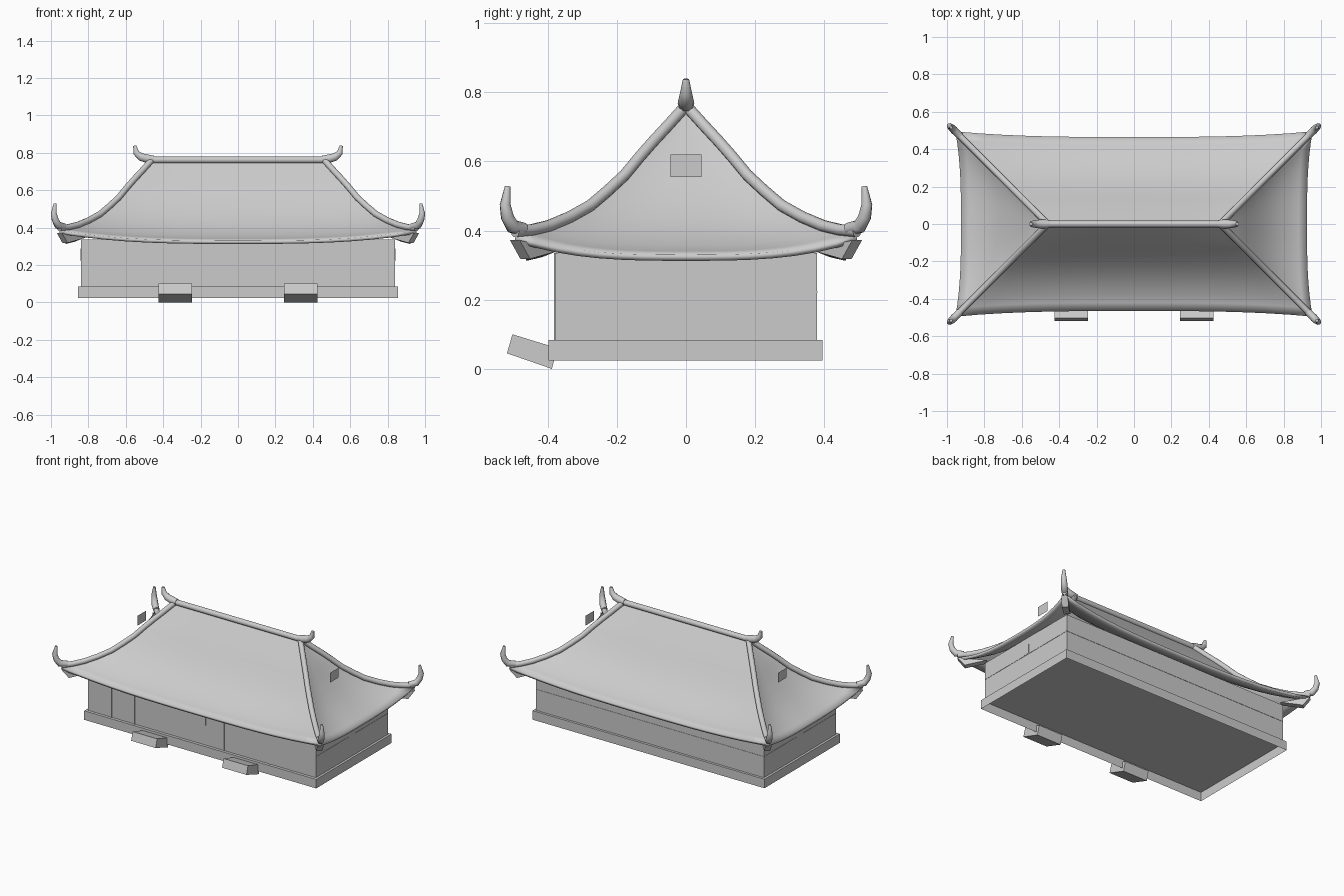
import bpy, bmesh, math
from mathutils import Vector

if "Cube" in bpy.data.objects:
    bpy.data.objects.remove(bpy.data.objects["Cube"])


def mesh_object(name, verts, faces):
    me = bpy.data.meshes.new(name)
    me.from_pydata(verts, [], faces)
    ob = bpy.data.objects.new(name, me)
    bpy.context.collection.objects.link(ob)
    return ob


def activate(ob):
    bpy.ops.object.select_all(action='DESELECT')
    ob.select_set(True)
    bpy.context.view_layer.objects.active = ob


def box(name, lo, hi, open_bottom=False):
    (a, b, c), (d, e, f) = lo, hi
    v = [(a, b, c), (d, b, c), (d, e, c), (a, e, c),
         (a, b, f), (d, b, f), (d, e, f), (a, e, f)]
    faces = [(4, 5, 6, 7), (0, 1, 5, 4), (1, 2, 6, 5), (2, 3, 7, 6), (3, 0, 4, 7)]
    if not open_bottom:
        faces.append((3, 2, 1, 0))
    return mesh_object(name, v, faces)


def tube(name, pts, radii, bevel=3):
    cu = bpy.data.curves.new(name, 'CURVE')
    cu.dimensions = '3D'
    cu.bevel_depth = 1.0
    cu.bevel_resolution = bevel
    cu.use_fill_caps = True
    sp = cu.splines.new('POLY')
    sp.points.add(len(pts) - 1)
    for p, co, r in zip(sp.points, pts, radii):
        p.co = (*co, 1)
        p.radius = r
    ob = bpy.data.objects.new(name, cu)
    bpy.context.collection.objects.link(ob)
    activate(ob)
    bpy.ops.object.convert(target='MESH')
    bpy.ops.object.shade_smooth_by_angle(angle=math.radians(50))


# Hip profile: (run 0..1 from ridge to corner, height)
HIP = [(0, .75), (.1, .695), (.19, .647), (.27, .602), (.36, .548), (.46, .502),
       (.56, .46), (.68, .427), (.8, .402), (.9, .39), (1, .385)]
RIDGE, RUN, DROOP, BOW = .46, .495, .055, .03
N = 16


def front_point(t, z, u):
    k = 1 - abs(u) ** 3
    return (u * (RIDGE + RUN * t), -(RUN * t - BOW * t * t * k), z - DROOP * k * t)


def side_point(t, z, u):
    k = 1 - abs(u) ** 3
    return (RIDGE + RUN * t - BOW * t * t * k, u * RUN * t, z - DROOP * k * t)


# Swept hip roof: four curved panels welded together
bm = bmesh.new()
for fn in (front_point, side_point):
    for s in (1, -1):
        grid = []
        for t, z in HIP:
            row = []
            for i in range(N + 1):
                p = fn(t, z, 2 * i / N - 1)
                row.append(bm.verts.new((p[0] * s, p[1] * s, p[2])))
            grid.append(row)
        for r0, r1 in zip(grid, grid[1:]):
            for i in range(N):
                bm.faces.new((r0[i], r0[i + 1], r1[i + 1], r1[i]))
bmesh.ops.remove_doubles(bm, verts=bm.verts, dist=1e-4)
bm.normal_update()
for f in bm.faces:
    if f.normal.z < 0:
        f.normal_flip()
roof = mesh_object("roof", [], [])
bm.to_mesh(roof.data)
bm.free()
sol = roof.modifiers.new("thickness", 'SOLIDIFY')
sol.thickness = .018
sol.offset = -1
activate(roof)
bpy.ops.object.shade_smooth_by_angle(angle=math.radians(30))

# Ridge beam
tube("ridge_beam", [(-.47, 0, .762), (.47, 0, .762)], [.018, .018])

for sx in (1, -1):
    # Upturned ridge finials
    tube("ridge_finial",
         [(sx * x, 0, z) for x, z in ((.45, .765), (.485, .768), (.52, .778), (.545, .80), (.552, .838))],
         [.02, .024, .022, .017, .009])
    # Small floating gable plaque
    mesh_object("gable_plaque", [(sx * .71, y, z) for y, z in
                ((-.045, .555), (.045, .555), (.045, .62), (-.045, .62))], [(0, 1, 2, 3)])
    for sy in (1, -1):
        # Hip ridges
        tube("hip_ridge", [(sx * (RIDGE + RUN * t), sy * RUN * t, z + .012) for t, z in HIP],
             [.017] * len(HIP))
        # Curled corner horns
        tube("corner_horn",
             [(sx * x, sy * y, z) for x, y, z in ((.93, .47, .404), (.962, .502, .412), (.977, .517, .44),
                                                  (.985, .523, .475), (.978, .516, .528))],
             [.019, .021, .019, .016, .008])
        # Corner bracket beneath the eave
        prof = [(.83, .37, .345), (.955, .495, .372), (.925, .465, .318)]
        off = Vector((sx, -sy, 0)) * .014
        v = [Vector((sx * x, sy * y, z)) + k * off for k in (1, -1) for x, y, z in prof]
        mesh_object("corner_bracket", v, [(0, 1, 2), (5, 4, 3), (0, 3, 4, 1), (1, 4, 5, 2), (2, 5, 3, 0)])
    # Tilted entry steps
    prof = [(-.502, .1), (-.518, .045), (-.388, .0), (-.372, .06)]
    v = [(sx * .335 + k * .09, y, z) for k in (-1, 1) for y, z in prof]
    mesh_object("entry_step", v, [(0, 1, 2, 3), (7, 6, 5, 4), (0, 4, 5, 1),
                                  (1, 5, 6, 2), (2, 6, 7, 3), (3, 7, 4, 0)])
    # Door panels
    box("door_panel", (sx * .335 - .085, -.381, .086), (sx * .335 + .085, -.378, .33))
    # Side windows and side rails
    x = sorted((sx * .838, sx * .843))
    box("side_window", (x[0], -.028, .225), (x[1], .028, .288))
    x = sorted((sx * .838, sx * .842))
    box("side_rail", (x[0], -.375, .221), (x[1], .375, .225))

# Base plinth, open underneath, and walls
box("plinth", (-.855, -.398, .024), (.855, .395, .084), open_bottom=True)
box("walls", (-.84, -.379, .084), (.84, .379, .335), open_bottom=True)
box("front_window", (-.028, -.382, .215), (.028, -.378, .28))
box("back_rail", (-.84, .378, .221), (.84, .381, .225))
# Front columns
for x in (-.67, -.5, .5, .67, -.16, .16):
    box("front_column", (x - .006, -.382, .084), (x + .006, -.378, .335))
